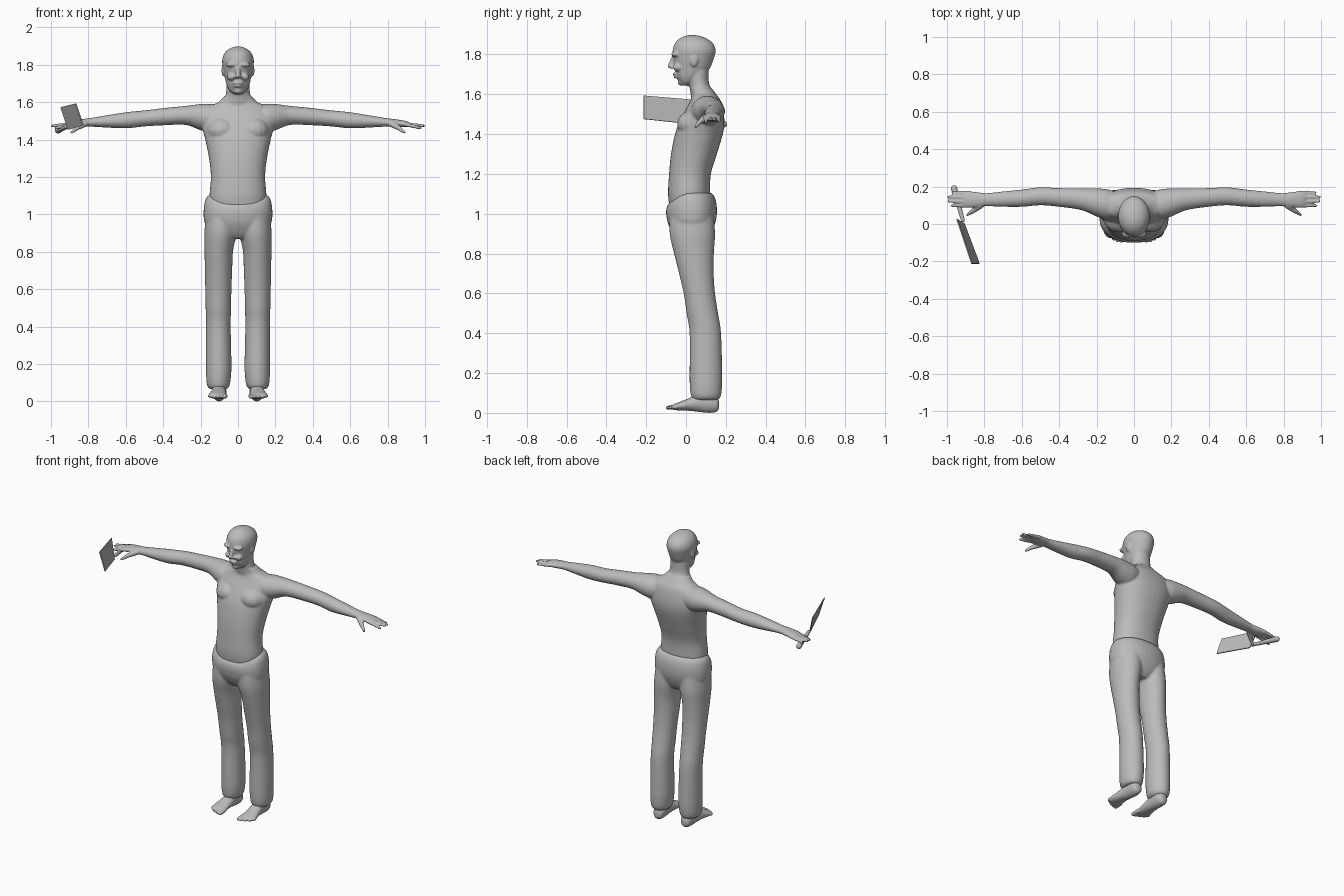
import bpy, bmesh, math
from mathutils import Vector, Matrix

grey = bpy.data.materials.new("plain grey")
grey.diffuse_color = (0.5, 0.5, 0.5, 1)


def spline(rows, steps=5):
    """Smoothly interpolate rows of numbers."""
    out = []
    for i in range(len(rows) - 1):
        a, b = rows[max(i - 1, 0)], rows[i]
        c, d = rows[i + 1], rows[min(i + 2, len(rows) - 1)]
        for s in range(steps):
            t = s / steps
            out.append([0.5 * (2 * q + (r - p) * t + (2 * p - 5 * q + 4 * r - w) * t * t
                               + (3 * q - p - 3 * r + w) * t ** 3)
                        for p, q, r, w in zip(a, b, c, d)])
    return out + [list(rows[-1])]


def loft(bm, axis, rows, n=32, power=1.0):
    """Closed loft of ovals; row = position, centre a, centre b, radius a, radius b."""
    rings = []
    for t, ca, cb, ra, rb in spline(rows):
        ring = []
        for k in range(n):
            u = 2 * math.pi * k / n
            c, s = math.cos(u), math.sin(u)
            a = ca + ra * math.copysign(abs(c) ** power, c)
            b = cb + rb * math.copysign(abs(s) ** power, s)
            co = {'z': (a, b, t), 'x': (t, a, b), 'y': (a, t, b)}[axis]
            ring.append(bm.verts.new(co))
        rings.append(ring)
    faces = [bm.faces.new(rings[0]), bm.faces.new(rings[-1])]
    for r, q in zip(rings, rings[1:]):
        for k in range(n):
            faces.append(bm.faces.new((r[k], r[(k + 1) % n], q[(k + 1) % n], q[k])))
    bmesh.ops.recalc_face_normals(bm, faces=faces)


def ball(bm, c, r):
    m = Matrix.Translation(c) @ Matrix.Diagonal((*r, 1))
    bmesh.ops.create_uvsphere(bm, u_segments=16, v_segments=10, radius=1, matrix=m)


def stick(bm, p, q, r0, r1):
    """Round-ended tapered rod."""
    p, q = Vector(p), Vector(q)
    m = Matrix.Translation((p + q) / 2) @ (q - p).to_track_quat('Z', 'Y').to_matrix().to_4x4()
    bmesh.ops.create_cone(bm, cap_ends=True, segments=14, radius1=r0, radius2=r1,
                          depth=(q - p).length, matrix=m)
    ball(bm, p, (r0,) * 3)
    ball(bm, q, (r1,) * 3)


def mirrored(bm):
    """Add a copy on the other side of x = 0."""
    geom = bmesh.ops.duplicate(bm, geom=bm.verts[:] + bm.edges[:] + bm.faces[:])["geom"]
    for v in geom:
        if isinstance(v, bmesh.types.BMVert):
            v.co.x *= -1
    bmesh.ops.reverse_faces(bm, faces=[f for f in geom if isinstance(f, bmesh.types.BMFace)])


def finish(bm, name, voxel=0, smooth=4, angle=180):
    me = bpy.data.meshes.new(name)
    bm.to_mesh(me)
    bm.free()
    ob = bpy.data.objects.new(name, me)
    bpy.context.collection.objects.link(ob)
    me.materials.append(grey)
    bpy.ops.object.select_all(action='DESELECT')
    ob.select_set(True)
    bpy.context.view_layer.objects.active = ob
    if voxel:
        rm = ob.modifiers.new("fuse", 'REMESH')
        rm.mode, rm.voxel_size, rm.use_smooth_shade = 'VOXEL', voxel, True
        sm = ob.modifiers.new("soften", 'SMOOTH')
        sm.factor, sm.iterations = 0.5, smooth
    bpy.ops.object.shade_smooth_by_angle(angle=math.radians(angle))
    return ob


# Body: arms and hands first, mirrored
bm = bmesh.new()
loft(bm, 'x', [(0.06, 0.10, 1.52, 0.06, 0.05), (0.14, 0.105, 1.515, 0.08, 0.075),
               (0.20, 0.115, 1.52, 0.075, 0.07), (0.28, 0.132, 1.529, 0.058, 0.051),
               (0.40, 0.142, 1.522, 0.05, 0.046), (0.50, 0.148, 1.513, 0.048, 0.043),
               (0.60, 0.138, 1.503, 0.046, 0.043), (0.70, 0.133, 1.497, 0.041, 0.033),
               (0.79, 0.13, 1.492, 0.035, 0.023), (0.84, 0.13, 1.488, 0.041, 0.021),
               (0.89, 0.132, 1.484, 0.043, 0.017), (0.915, 0.132, 1.482, 0.034, 0.011)], 24)
for y0, y1, x, z in [(0.098, 0.098, 0.975, 1.462), (0.12, 0.122, 0.99, 1.473),
                     (0.143, 0.145, 0.992, 1.473), (0.165, 0.168, 0.97, 1.468)]:
    stick(bm, (0.88, y0, 1.484), (x, y1, z), 0.012, 0.008)
stick(bm, (0.82, 0.10, 1.484), (0.86, 0.07, 1.462), 0.018, 0.013)
stick(bm, (0.86, 0.07, 1.462), (0.89, 0.05, 1.438), 0.013, 0.008)
# chest, ear, brow, cheek and lips on one side
ball(bm, (0.085, 0.04, 1.45), (0.085, 0.085, 0.07))
ball(bm, (0.08, 0.04, 1.77), (0.008, 0.02, 0.032))
ball(bm, (0.033, -0.052, 1.80), (0.034, 0.022, 0.013))
ball(bm, (0.034, -0.040, 1.735), (0.026, 0.026, 0.02))
ball(bm, (0.014, -0.068, 1.735), (0.010, 0.012, 0.008))
mirrored(bm)

# Torso
loft(bm, 'z', [(1.03, 0, 0.018, 0.145, 0.10), (1.10, 0, 0.015, 0.152, 0.105),
               (1.20, 0, 0.02, 0.145, 0.105), (1.30, 0, 0.04, 0.155, 0.115),
               (1.40, 0, 0.065, 0.175, 0.12), (1.46, 0, 0.08, 0.19, 0.113),
               (1.52, 0, 0.092, 0.19, 0.095), (1.57, 0, 0.098, 0.165, 0.075),
               (1.60, 0, 0.09, 0.105, 0.062), (1.63, 0, 0.076, 0.075, 0.054)], 40, 0.9)
# Neck
loft(bm, 'z', [(1.56, 0, 0.09, 0.10, 0.06), (1.62, 0, 0.075, 0.072, 0.055),
               (1.66, 0, 0.064, 0.063, 0.051), (1.72, 0, 0.06, 0.062, 0.053)])
# Head
loft(bm, 'z', [(1.643, 0, -0.005, 0.022, 0.018), (1.66, 0, 0.006, 0.044, 0.038),
               (1.69, 0, 0.018, 0.06, 0.066), (1.73, 0, 0.032, 0.070, 0.088),
               (1.78, 0, 0.037, 0.08, 0.103), (1.82, 0, 0.041, 0.085, 0.108),
               (1.855, 0, 0.040, 0.076, 0.096), (1.88, 0, 0.036, 0.055, 0.068),
               (1.893, 0, 0.032, 0.03, 0.037), (1.898, 0, 0.03, 0.008, 0.01)])
# Nose, lips and chin
stick(bm, (0, -0.062, 1.785), (0, -0.078, 1.742), 0.010, 0.014)
ball(bm, (0, -0.05, 1.702), (0.028, 0.018, 0.007))
ball(bm, (0, -0.046, 1.686), (0.024, 0.017, 0.007))
ball(bm, (0, -0.02, 1.66), (0.024, 0.022, 0.018))
finish(bm, "body", 0.0055, 4)

# Trousers: one leg mirrored, joined by the hips
bm = bmesh.new()
loft(bm, 'z', [(0.065, 0.105, 0.10, 0.045, 0.062), (0.085, 0.105, 0.10, 0.06, 0.075),
               (0.13, 0.104, 0.10, 0.066, 0.081), (0.20, 0.103, 0.10, 0.068, 0.082),
               (0.40, 0.105, 0.097, 0.066, 0.079), (0.50, 0.105, 0.082, 0.068, 0.079),
               (0.60, 0.105, 0.067, 0.070, 0.079), (0.70, 0.104, 0.052, 0.073, 0.087),
               (0.80, 0.103, 0.040, 0.076, 0.10), (0.90, 0.094, 0.032, 0.086, 0.114),
               (1.00, 0.085, 0.028, 0.085, 0.11)])
mirrored(bm)
loft(bm, 'z', [(0.87, 0, 0.03, 0.05, 0.07), (0.90, 0, 0.03, 0.13, 0.095),
               (0.95, 0, 0.028, 0.176, 0.118), (1.00, 0, 0.028, 0.184, 0.127),
               (1.05, 0, 0.027, 0.181, 0.126), (1.085, 0, 0.025, 0.172, 0.118),
               (1.105, 0, 0.022, 0.155, 0.107)], 40, 0.9)
# waistline dips towards the front
for v in bm.verts:
    if v.co.z > 0.98:
        dip = min(max((0.03 - v.co.y) / 0.11, 0), 1)
        v.co.z -= 0.05 * dip * dip * (v.co.z - 0.98) / 0.125
finish(bm, "trousers", 0.007, 4)

# Feet with toes
bm = bmesh.new()
loft(bm, 'y', [(0.166, 0.10, 0.04, 0.012, 0.015), (0.155, 0.10, 0.042, 0.030, 0.036),
               (0.12, 0.10, 0.052, 0.038, 0.052), (0.07, 0.102, 0.052, 0.038, 0.048),
               (0.02, 0.105, 0.043, 0.042, 0.033), (-0.03, 0.109, 0.034, 0.048, 0.022),
               (-0.06, 0.109, 0.03, 0.044, 0.015), (-0.07, 0.109, 0.028, 0.036, 0.009)], 24)
for i in range(5):
    x = 0.069 + 0.021 * i
    stick(bm, (x, -0.045, 0.03), (x - 0.002, -0.09 + 0.003 * i * i * 0.8, 0.026),
          0.013 - 0.001 * i, 0.011 - 0.001 * i)
mirrored(bm)
finish(bm, "feet", 0.005, 2)

# Cleaver blade: thin slab from its four corners
bm = bmesh.new()
quad = [Vector(c) for c in ((-0.87, -0.213, 1.592), (-0.83, -0.213, 1.475),
                            (-0.91, 0.00, 1.452), (-0.95, 0.025, 1.572))]
f = bm.faces.new([bm.verts.new(c) for c in quad])
bm.normal_update()
nrm = f.normal.copy()
ex = bmesh.ops.extrude_face_region(bm, geom=[f])["geom"]
for v in ex:
    if isinstance(v, bmesh.types.BMVert):
        v.co += nrm * 0.006
bmesh.ops.recalc_face_normals(bm, faces=bm.faces[:])
finish(bm, "cleaver_blade", angle=30)

# Cleaver handle
bm = bmesh.new()
stick(bm, (-0.915, 0.02, 1.468), (-0.962, 0.19, 1.45), 0.010, 0.017)
finish(bm, "cleaver_handle", angle=40)
